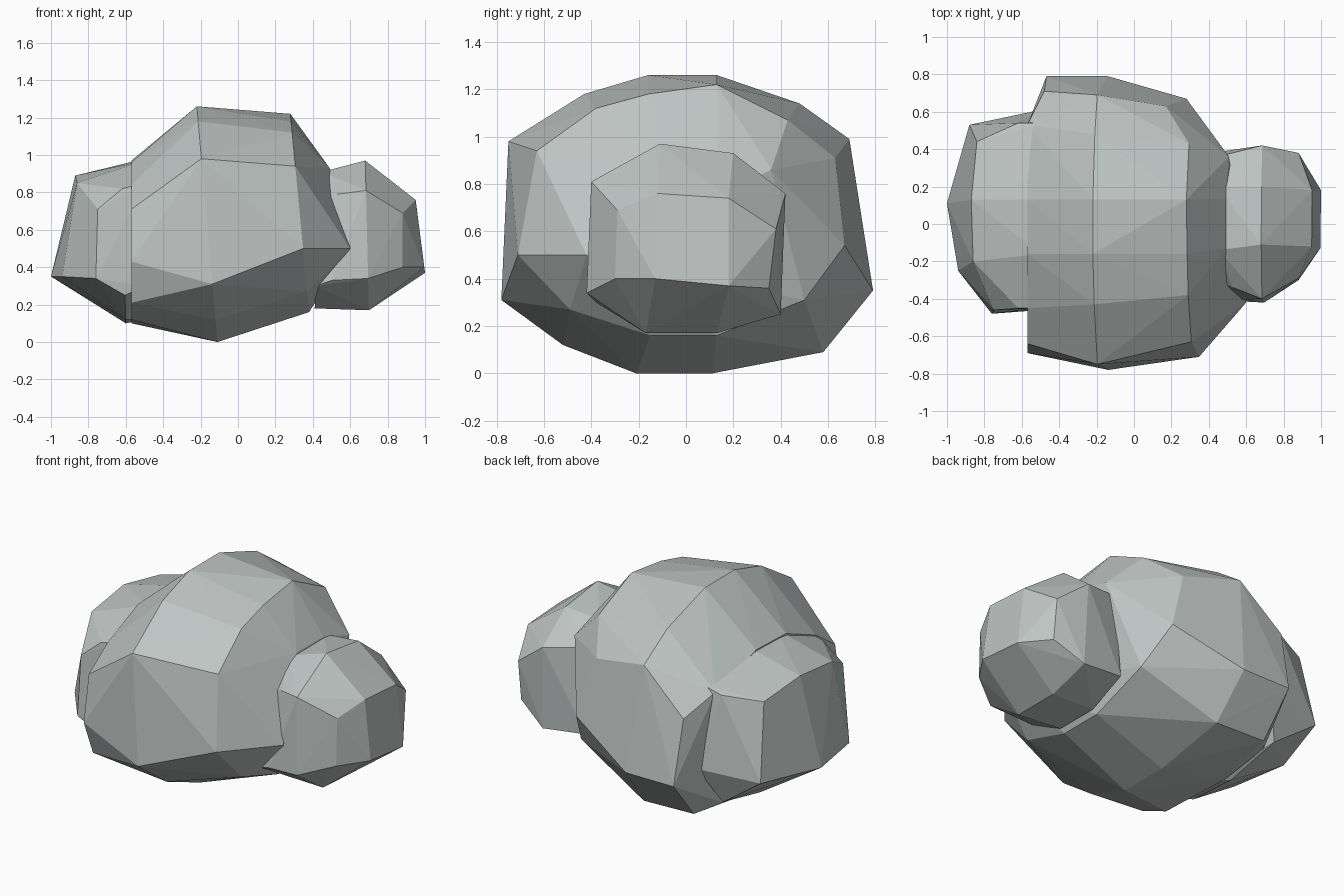
import bpy, bmesh

stone = bpy.data.materials.new("pale grey stone")
stone.diffuse_color = (0.52, 0.56, 0.55, 1)


def lump(name, rings):
    """Faceted lump: hull over slices (x at top, x at bottom, [(y, z), ...])."""
    bm = bmesh.new()
    for x_top, x_low, profile in rings:
        z_max = max(z for y, z in profile)
        z_min = min(z for y, z in profile)
        for y, z in profile:
            t = (z_max - z) / max(z_max - z_min, 0.01)
            bm.verts.new((x_top + (x_low - x_top) * t, y, z))
    hull = bmesh.ops.convex_hull(bm, input=bm.verts[:])
    loose = [v for v in bm.verts if not v.link_faces]
    bmesh.ops.delete(bm, geom=loose, context='VERTS')
    bmesh.ops.recalc_face_normals(bm, faces=bm.faces[:])
    mesh = bpy.data.meshes.new(name)
    bm.to_mesh(mesh)
    bm.free()
    mesh.materials.append(stone)
    obj = bpy.data.objects.new(name, mesh)
    bpy.context.collection.objects.link(obj)
    return obj


# big middle lump
middle = lump("boulder", [
    (-0.57, -0.57, [(-0.45, 0.84), (-0.16, 0.96), (0.13, 0.97), (0.53, 0.86),
                    (-0.64, 0.71), (-0.69, 0.43), (-0.60, 0.21), (-0.40, 0.12),
                    (0.11, 0.10), (0.45, 0.15)]),
    (-0.48, -0.46, [(0.71, 0.74), (0.79, 0.35), (0.58, 0.10)]),
    (-0.22, -0.11, [(-0.75, 0.98), (-0.43, 1.18), (-0.16, 1.26), (0.13, 1.26),
                    (0.48, 1.14), (0.69, 0.99), (0.79, 0.35), (0.58, 0.09),
                    (0.11, 0.0), (-0.21, 0.0), (-0.52, 0.12), (-0.78, 0.31)]),
    (0.28, 0.38, [(-0.63, 0.94), (-0.38, 1.12), (-0.16, 1.18), (0.13, 1.22),
                  (0.43, 1.07), (-0.71, 0.50), (-0.49, 0.27), (-0.15, 0.16),
                  (0.13, 0.16), (0.50, 0.31)]),
    (0.17, 0.28, [(0.63, 0.91), (0.67, 0.54)]),
    (0.49, 0.60, [(-0.13, 0.93), (0.13, 0.93), (0.36, 0.86), (-0.42, 0.50)]),
])

# left lump
left = lump("left_lump", [
    (-0.50, -0.50, [(-0.45, 0.85), (-0.16, 0.97), (0.13, 0.98), (0.54, 0.89),
                    (0.61, 0.40), (-0.46, 0.30), (0.0, 0.12)]),
    (-0.62, -0.60, [(-0.45, 0.82), (0.54, 0.86), (-0.46, 0.25), (-0.2, 0.12),
                    (0.13, 0.10), (0.50, 0.18)]),
    (-0.75, -0.76, [(-0.46, 0.71), (-0.48, 0.34)]),
    (-0.86, -0.94, [(-0.20, 0.85), (-0.25, 0.35)]),
    (-0.87, -1.00, [(0.13, 0.89), (0.11, 0.35)]),
    (-0.84, -0.88, [(0.44, 0.84), (0.53, 0.38)]),
])

# right lump
right = lump("right_lump", [
    (0.45, 0.41, [(-0.14, 0.91), (0.2, 0.91), (0.36, 0.80), (-0.30, 0.75),
                  (0.38, 0.28), (-0.38, 0.30), (-0.15, 0.18), (0.13, 0.18)]),
    (0.53, 0.50, [(-0.34, 0.79), (-0.41, 0.33)]),
    (0.68, 0.70, [(-0.40, 0.81), (-0.11, 0.97), (0.20, 0.93), (0.42, 0.76),
                  (0.40, 0.25), (0.13, 0.17), (-0.17, 0.17), (-0.42, 0.34)]),
    (0.88, 0.88, [(-0.29, 0.69), (-0.30, 0.40), (0.38, 0.61), (0.35, 0.36)]),
    (0.95, 1.00, [(-0.12, 0.76), (0.18, 0.74), (0.18, 0.37), (-0.13, 0.40)]),
])

# fuse the lumps into one faceted rock
bpy.context.view_layer.objects.active = middle
for part in (left, right):
    mod = middle.modifiers.new("fuse", 'BOOLEAN')
    mod.operation = 'UNION'
    mod.solver = 'EXACT'
    mod.object = part
    bpy.ops.object.modifier_apply(modifier=mod.name)
    bpy.data.objects.remove(part)
